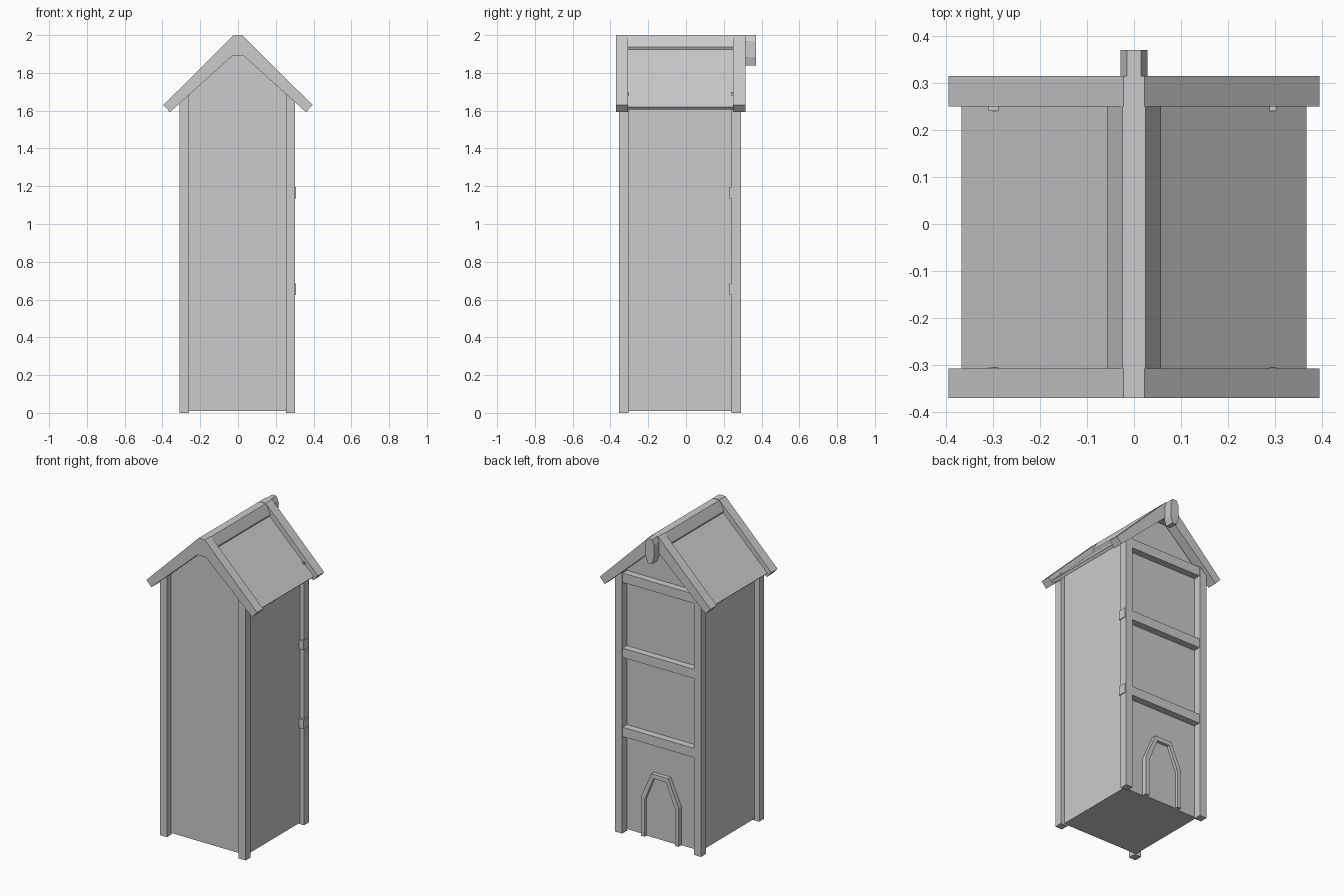
import bpy, bmesh

if "Cube" in bpy.data.objects:
    bpy.data.objects.remove(bpy.data.objects["Cube"])


def prism(name, profile, y0, y1):
    """Extrude an (x, z) profile along y."""
    bm = bmesh.new()
    front = [bm.verts.new((x, y0, z)) for x, z in profile]
    back = [bm.verts.new((x, y1, z)) for x, z in profile]
    bm.faces.new(front)
    bm.faces.new(back[::-1])
    n = len(profile)
    for i in range(n):
        j = (i + 1) % n
        bm.faces.new((front[i], back[i], back[j], front[j]))
    bmesh.ops.recalc_face_normals(bm, faces=bm.faces)
    mesh = bpy.data.meshes.new(name)
    bm.to_mesh(mesh)
    bm.free()
    ob = bpy.data.objects.new(name, mesh)
    bpy.context.collection.objects.link(ob)
    return ob


def box(name, x0, x1, y0, y1, z0, z1):
    return prism(name, [(x0, z0), (x1, z0), (x1, z1), (x0, z1)], y0, y1)


def mirrored(half):
    """Complete a right-hand half outline across x = 0."""
    return half + [(-x, z) for x, z in reversed(half)]


# Walls with gabled top, recessed between the posts
prism("walls", mirrored([(0.275, 0.01), (0.275, 1.68), (0.03, 1.91)]), -0.31, 0.24)

# Corner posts
for side, x0, x1 in (("left", -0.31, -0.26), ("right", 0.253, 0.303)):
    for end, y0, y1 in (("front", -0.355, -0.305), ("back", 0.24, 0.29)):
        box(f"{end}_{side}_post", x0, x1, y0, y1, 0, 1.695)

# Cross rails on the back; the lower two poke out through the right posts
for name, z, x1 in (("lower_rail", 0.625, 0.308), ("middle_rail", 1.135, 0.308),
                    ("top_rail", 1.62, 0.30)):
    box(name, -0.30, x1, 0.23, 0.285, z, z + 0.06)

# Door and its frame
outer = [(0.135, 0.01), (0.135, 0.26), (0.06, 0.43)]
inner = [(0.108, 0.01), (0.108, 0.25), (0.045, 0.402)]
prism("door_frame", mirrored(outer) + mirrored(inner)[::-1], 0.23, 0.268)
prism("door", mirrored(inner), 0.23, 0.248)

# Gable boards at both ends
board = mirrored([(0.36, 1.592), (0.395, 1.63), (0.022, 2.0)]) \
    + [(-0.03, 1.89), (0.03, 1.89)]
for end, y0, y1 in (("front", -0.37, -0.307), ("back", 0.25, 0.315)):
    prism(f"{end}_gable_board", board, y0, y1)

# Sloping roof panels
for side, s in (("left", -1), ("right", 1)):
    prism(f"{side}_roof_panel",
          [(s * x, z) for x, z in ((0.367, 1.619), (0.03, 1.945), (0.03, 1.917), (0.353, 1.605))],
          -0.32, 0.26)

# Ridge beam and the pendant at its back end
prism("ridge_beam", mirrored([(0.04, 1.90), (0.057, 1.937), (0.024, 1.998)]), -0.36, 0.31)
prism("ridge_pendant", mirrored([(0.015, 1.84), (0.029, 1.885), (0.029, 1.97), (0.015, 2.0)]),
      0.31, 0.37)
